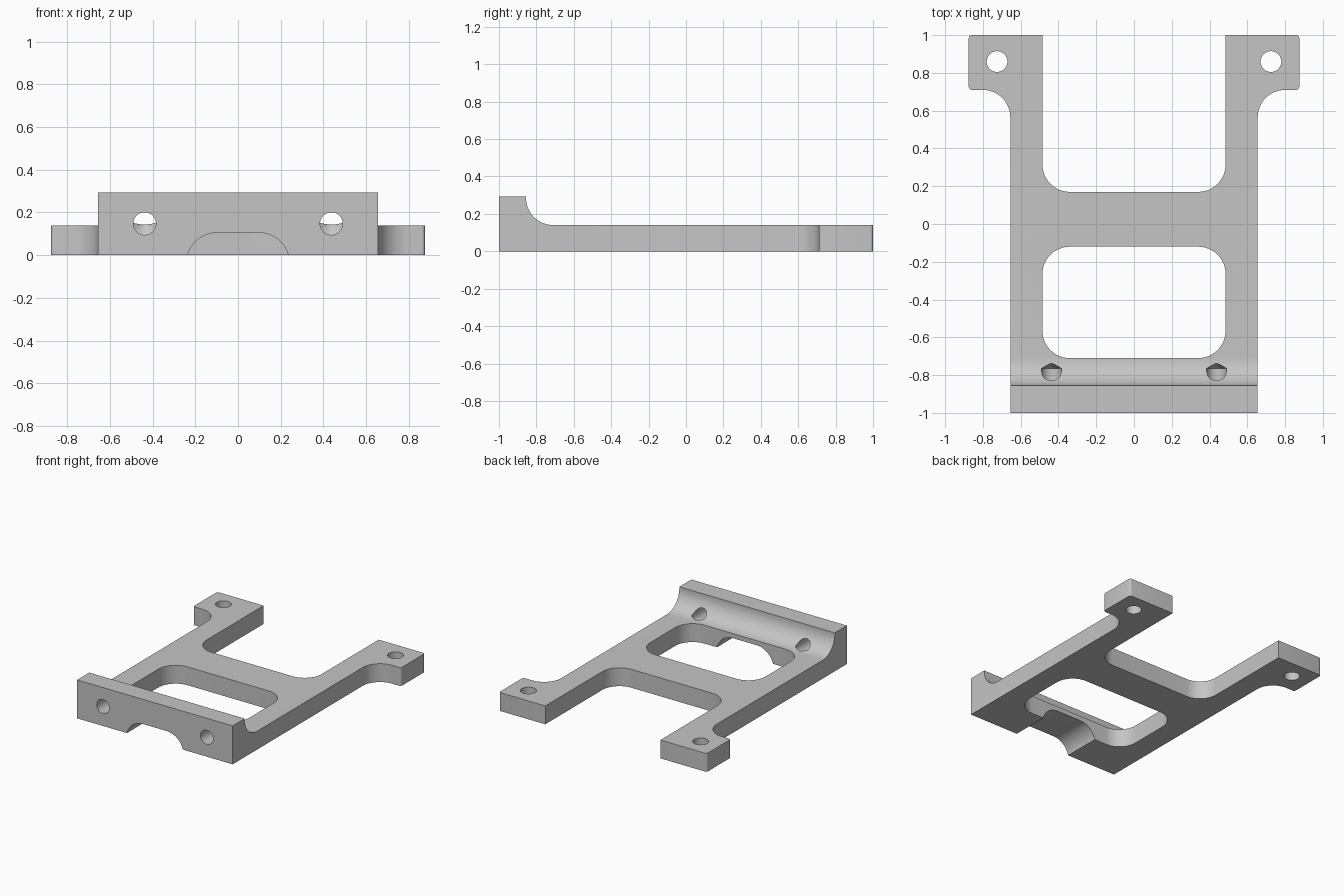
import bpy, bmesh
from math import sin, cos, radians
from mathutils import Matrix

cube = bpy.data.objects.get("Cube")
if cube:
    bpy.data.objects.remove(cube, do_unlink=True)

R = 0.145       # shared fillet radius
SIDE = 0.655    # half width of the frame
INNER = 0.485   # half width of the openings
THICK = 0.14    # plate thickness

grey = bpy.data.materials.new("plain grey")
grey.use_nodes = True
grey.diffuse_color = (0.56, 0.56, 0.56, 1)
grey.node_tree.nodes["Principled BSDF"].inputs["Base Color"].default_value = (0.56, 0.56, 0.56, 1)


def arc(cx, cy, r, start, end, steps=12):
    angles = [radians(start + (end - start) * i / steps) for i in range(steps + 1)]
    return [(cx + r * cos(a), cy + r * sin(a)) for a in angles]


def mirrored(half):
    return half + [(-x, y) for x, y in reversed(half)]


def to_object(name, bm):
    bmesh.ops.recalc_face_normals(bm, faces=bm.faces)
    mesh = bpy.data.meshes.new(name)
    bm.to_mesh(mesh)
    bm.free()
    mesh.materials.append(grey)
    obj = bpy.data.objects.new(name, mesh)
    bpy.context.collection.objects.link(obj)
    return obj


def prism(name, points, axis, low, high):
    """Extrude a closed outline along one axis."""
    place = {"x": lambda a, b, t: (t, a, b),
             "y": lambda a, b, t: (a, t, b),
             "z": lambda a, b, t: (a, b, t)}[axis]
    bm = bmesh.new()
    rings = [[bm.verts.new(place(a, b, t)) for a, b in points] for t in (low, high)]
    for ring in rings:
        bm.faces.new(ring)
    n = len(points)
    for i in range(n):
        j = (i + 1) % n
        bm.faces.new((rings[0][i], rings[0][j], rings[1][j], rings[1][i]))
    return to_object(name, bm)


def drill(name, x, z, radius, start, depth_end, tip):
    """Horizontal drill with a conical point."""
    bm = bmesh.new()
    length = depth_end - start
    bmesh.ops.create_cone(bm, cap_ends=True, segments=32, radius1=radius,
                          radius2=radius, depth=length)
    cap = max(bm.faces, key=lambda f: f.calc_center_median().z)
    point = bmesh.ops.poke(bm, faces=[cap])["verts"][0]
    point.co.z += tip
    bm.transform(Matrix.Translation((x, start + length / 2, z))
                 @ Matrix.Rotation(radians(-90), 4, "X"))
    return to_object(name, bm)


def cut(target, tool, operation="DIFFERENCE"):
    tool.hide_render = True
    mod = target.modifiers.new(tool.name, "BOOLEAN")
    mod.operation = operation
    mod.solver = "EXACT"
    mod.object = tool
    bpy.context.view_layer.objects.active = target
    bpy.ops.object.modifier_apply(modifier=mod.name)
    bpy.data.objects.remove(tool, do_unlink=True)


# Plan outline: frame sides, flared feet and the open rear bay
half = [(SIDE, -1)]
half += arc(SIDE + R, 0.71 - R, R, 180, 90)
half += arc(0.86, 0.725, 0.015, -90, 0, 4)
half += arc(0.86, 0.985, 0.015, 0, 90, 4)
half += [(INNER, 1)]
half += arc(INNER - R, 0.17 + R, R, 0, -90)
bracket = prism("mounting_bracket", mirrored(half), "z", 0, 0.5)

# Side profile: thin plate with a filleted upright front bar
profile = [(-1.1, 0), (-1.1, 0.293), (-0.855, 0.293)]
profile += arc(-0.71, THICK + R, R, 180, 270, 16)
profile += [(1.1, THICK), (1.1, 0)]
cut(bracket, prism("side_profile", profile, "x", -1.2, 1.2), "INTERSECT")

# Rounded window
window = arc(INNER - R, -0.12 - R, R, 90, 0) + arc(INNER - R, -0.71 + R, R, 0, -90)
window = window + [(-x, y) for x, y in reversed(window)]
cut(bracket, prism("window", window, "z", -0.1, 0.4))

# Arched notch under the front bar
arch = mirrored(arc(0.1, -0.035, 0.14, -10, 90))
cut(bracket, prism("front_notch", arch, "y", -1.1, -0.5))

# Vertical foot holes and pointed front holes
for s in (-1, 1):
    hole = arc(s * 0.725, 0.86, 0.055, 0, 360, 32)[:-1]
    cut(bracket, prism("foot_hole", hole, "z", -0.1, 0.4))
    cut(bracket, drill("front_hole", s * 0.437, 0.148, 0.053, -1.1, -0.765, 0.031))

bpy.ops.object.select_all(action="DESELECT")
bracket.select_set(True)
bpy.context.view_layer.objects.active = bracket
bpy.ops.object.shade_smooth_by_angle(angle=radians(25))
